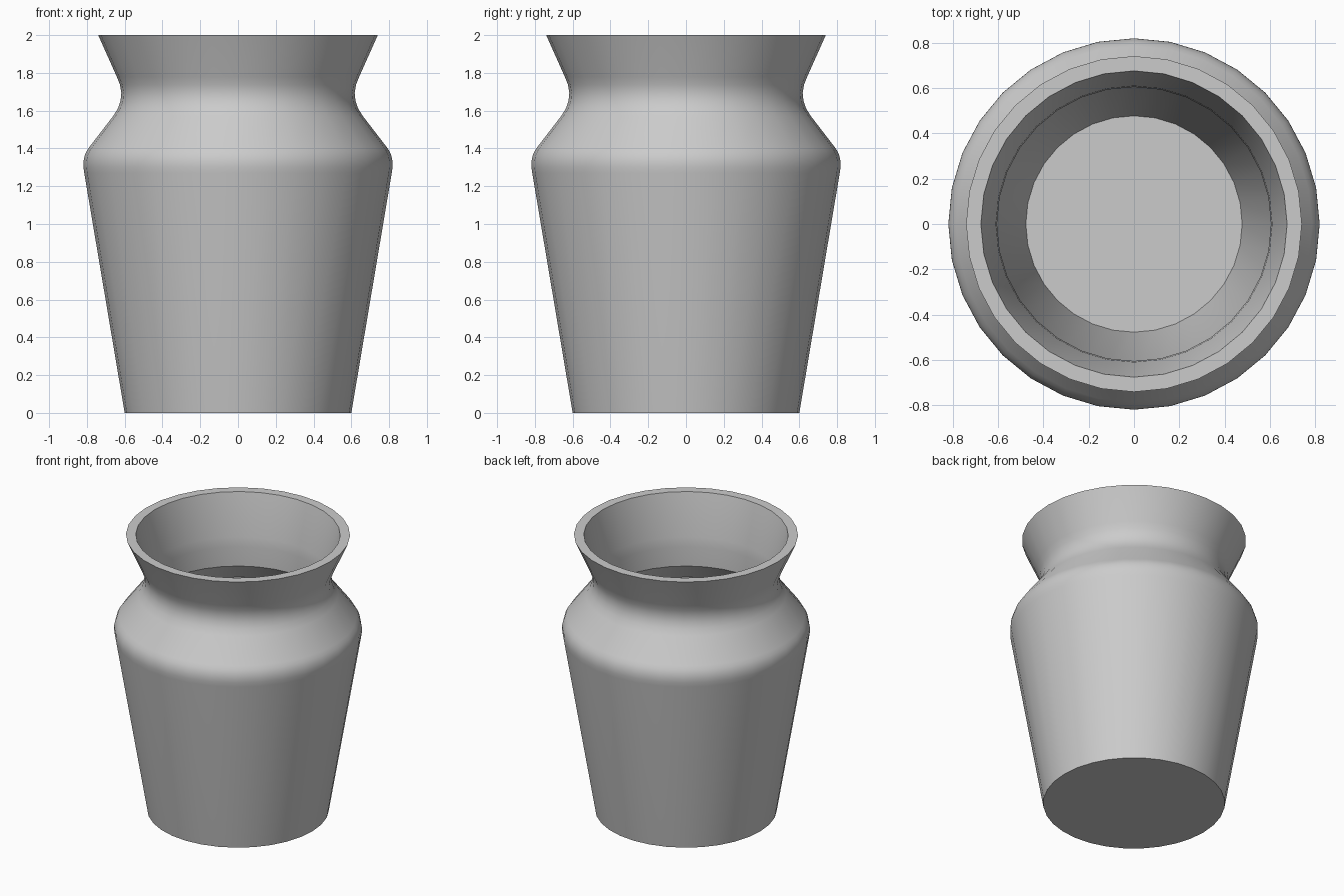
import bpy, bmesh, math

if "Cube" in bpy.data.objects:
    bpy.data.objects.remove(bpy.data.objects["Cube"])

SIDES = 32


def arc(p0, corner, p1, steps=5):
    """Rounded corner: quadratic curve from p0 to p1 pulled towards corner."""
    pts = []
    for i in range(steps + 1):
        t = i / steps
        pts.append(tuple((1 - t) ** 2 * a + 2 * t * (1 - t) * b + t * t * c
                         for a, b, c in zip(p0, corner, p1)))
    return pts


def lathe(name, profile):
    """Revolve (radius, z) points around z and cap both ends."""
    bm = bmesh.new()
    rings = []
    for r, z in profile:
        rings.append([bm.verts.new((r * math.cos(2 * math.pi * k / SIDES),
                                    r * math.sin(2 * math.pi * k / SIDES), z))
                      for k in range(SIDES)])
    for a, b in zip(rings, rings[1:]):
        for k in range(SIDES):
            n = (k + 1) % SIDES
            bm.faces.new((a[k], a[n], b[n], b[k]))
    bm.faces.new(rings[0][::-1])
    bm.faces.new(rings[-1])
    bmesh.ops.recalc_face_normals(bm, faces=bm.faces)
    mesh = bpy.data.meshes.new(name)
    bm.to_mesh(mesh)
    bm.free()
    obj = bpy.data.objects.new(name, mesh)
    bpy.context.collection.objects.link(obj)
    bpy.context.view_layer.objects.active = obj
    obj.select_set(True)
    bpy.ops.object.shade_smooth_by_angle(angle=math.radians(30))
    return obj


# Outer wall: tapered body, rounded shoulder, rounded neck, flared rim
outer = [(0.60, 0.0)]
outer += arc((0.814, 1.27), (0.832, 1.355), (0.785, 1.41))
outer += arc((0.662, 1.57), (0.585, 1.67), (0.642, 1.78))
outer += [(0.74, 2.0)]

# Inner wall: flared mouth, neck, hollow shoulder, tapered down to the floor
inner = [(0.675, 2.0), (0.609, 1.70), (0.604, 1.63), (0.605, 1.49),
         (0.69, 1.37), (0.69, 1.30), (0.477, 0.12)]

lathe("vase", outer + inner)
